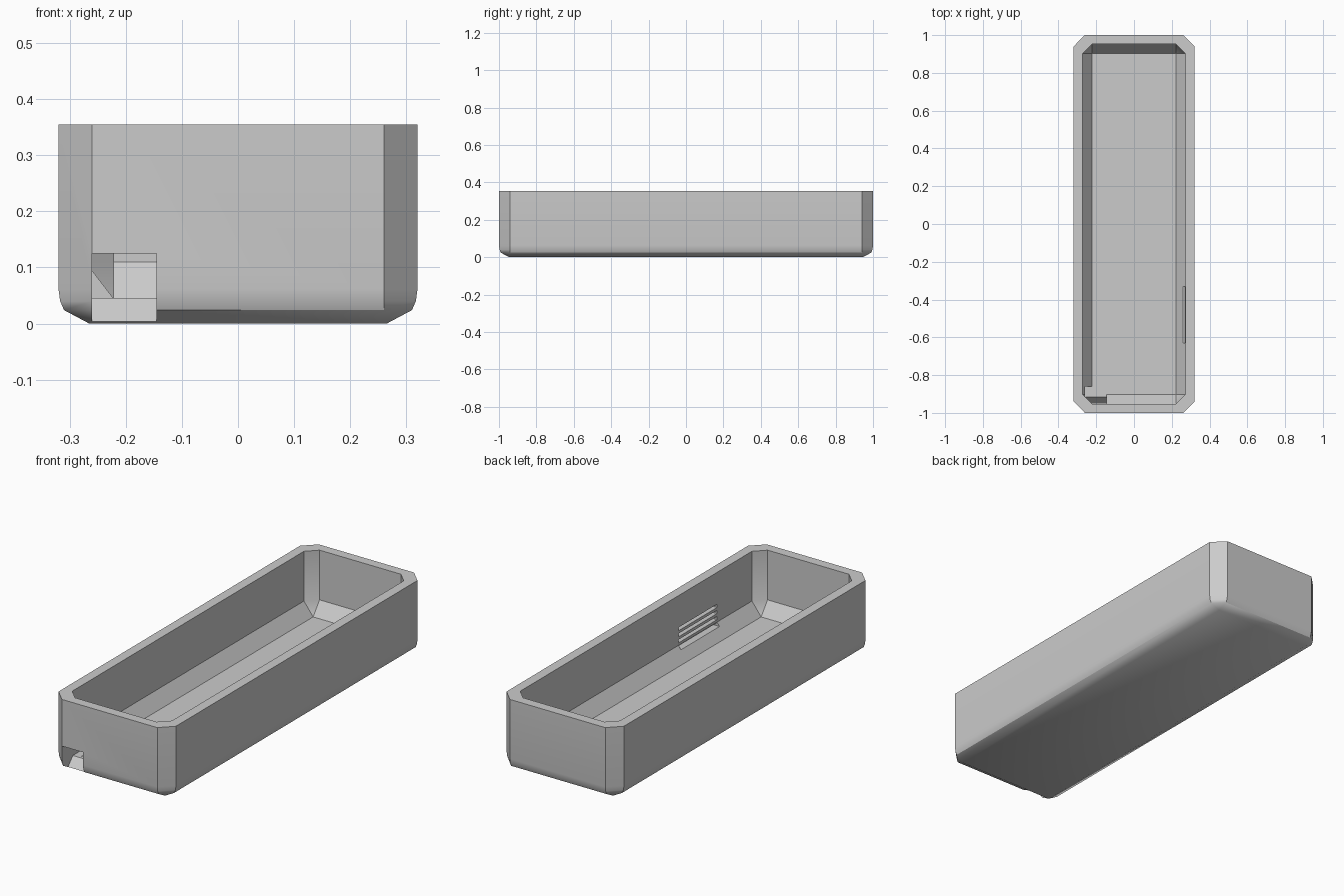
import bpy, bmesh

if "Cube" in bpy.data.objects:
    bpy.data.objects.remove(bpy.data.objects["Cube"])


def ring(bm, hx, hy, c, z):
    """Rectangle with chamfered corners as a loop of eight vertices."""
    pts = [(hx, -hy + c), (hx, hy - c), (hx - c, hy), (-hx + c, hy),
           (-hx, hy - c), (-hx, -hy + c), (-hx + c, -hy), (hx - c, -hy)]
    return [bm.verts.new((x, y, z)) for x, y in pts]


def finish(bm, name):
    bmesh.ops.remove_doubles(bm, verts=bm.verts, dist=1e-5)
    bmesh.ops.recalc_face_normals(bm, faces=bm.faces)
    me = bpy.data.meshes.new(name)
    bm.to_mesh(me)
    bm.free()
    ob = bpy.data.objects.new(name, me)
    bpy.context.collection.objects.link(ob)
    return ob


def prism(name, profile, x0, x1):
    """Extrude a (y, z) profile along x."""
    bm = bmesh.new()
    f = bm.faces.new([bm.verts.new((x0, y, z)) for y, z in profile])
    ext = bmesh.ops.extrude_face_region(bm, geom=[f])
    vs = [v for v in ext["geom"] if isinstance(v, bmesh.types.BMVert)]
    bmesh.ops.translate(bm, verts=vs, vec=(x1 - x0, 0, 0))
    return finish(bm, name)


# Tray shell: outer bottom, outer wall, rim, inner wall, sloped floor edge
bm = bmesh.new()
sections = [(0.265, 0.945, 0.0, 0.0), (0.31, 0.99, 0.05, 0.024),
            (0.317, 0.997, 0.057, 0.04), (0.32, 1.0, 0.06, 0.062),
            (0.32, 1.0, 0.06, 0.355), (0.272, 0.952, 0.05, 0.355),
            (0.272, 0.952, 0.05, 0.11), (0.222, 0.902, 0.0, 0.045)]
rings = [ring(bm, *s) for s in sections]
for a, b in zip(rings, rings[1:]):
    for i in range(8):
        j = (i + 1) % 8
        bm.faces.new((a[i], a[j], b[j], b[i]))
bm.faces.new(rings[0])
bm.faces.new(rings[-1])
tray = finish(bm, "tray")

# Cable notch through the front wall, with a ramp up to the floor
cutters = [prism("notch_cutter",
                 [(-1.1, -0.1), (-1.04, -0.1), (-0.915, 0.046),
                  (-0.86, 0.046), (-0.86, 0.125), (-1.1, 0.125)],
                 -0.26, -0.145)]

# Blind vent slots in the inside of the right wall
for k in range(4):
    z = 0.1 + 0.03 * k
    cutters.append(prism(f"slot_cutter_{k}",
                         [(-0.63, z - 0.008), (-0.33, z - 0.008),
                          (-0.33, z + 0.008), (-0.63, z + 0.008)],
                         0.2, 0.3))

bpy.context.view_layer.objects.active = tray
tray.select_set(True)
for c in cutters:
    m = tray.modifiers.new(c.name, "BOOLEAN")
    m.operation = "DIFFERENCE"
    m.solver = "EXACT"
    m.object = c
    bpy.ops.object.modifier_apply(modifier=m.name)
    bpy.data.objects.remove(c)

bpy.ops.object.shade_smooth_by_angle(angle=0.6)
